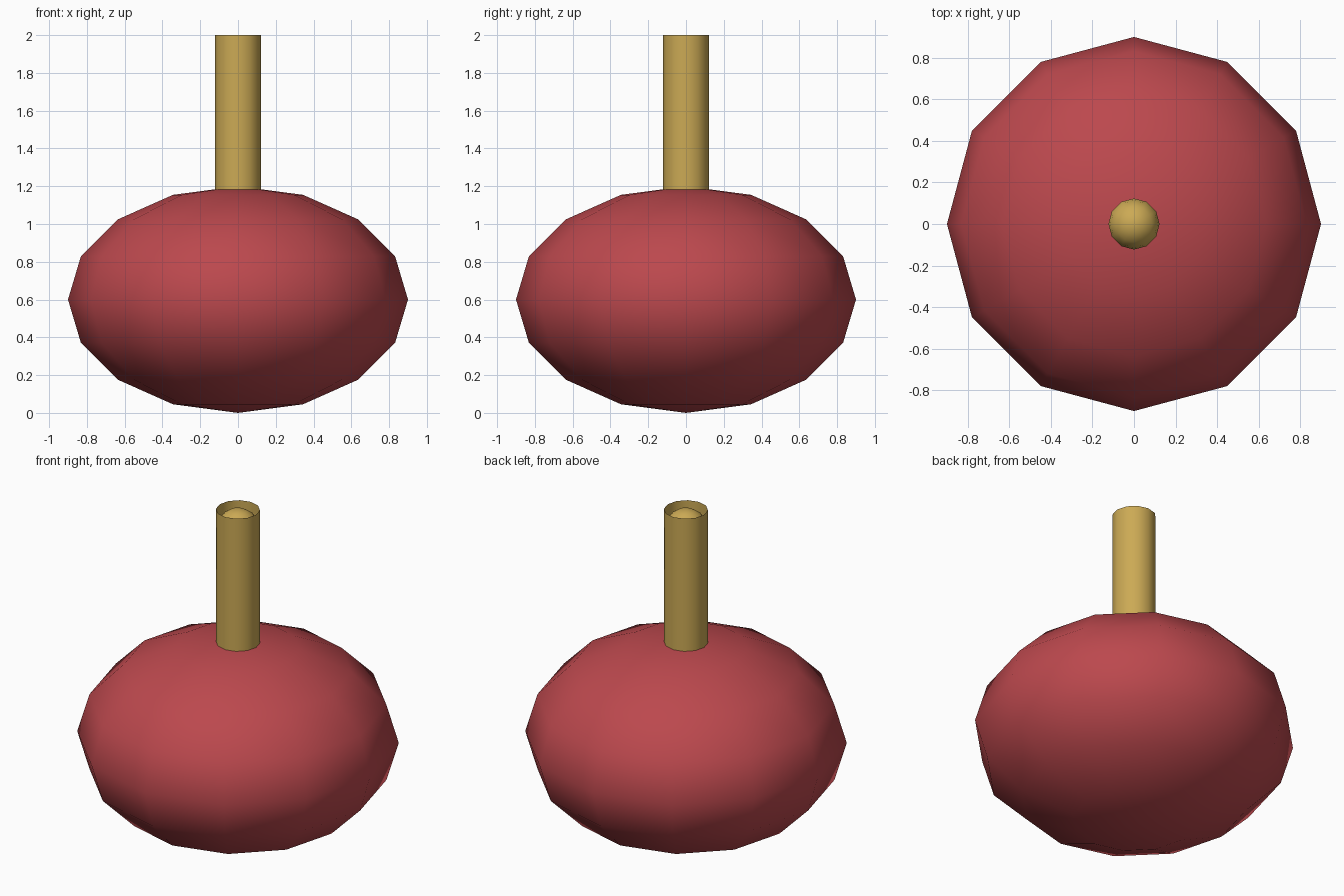
import bpy, bmesh, math

if "Cube" in bpy.data.objects:
    bpy.data.objects.remove(bpy.data.objects["Cube"])


def finish(obj, name, color, angle=60):
    obj.name = name
    mat = bpy.data.materials.new(name + "_color")
    mat.diffuse_color = color
    mat.use_nodes = True
    mat.node_tree.nodes["Principled BSDF"].inputs["Base Color"].default_value = mat.diffuse_color
    obj.data.materials.append(mat)
    bpy.ops.object.shade_smooth_by_angle(angle=math.radians(angle))


# Squashed round body
bpy.ops.mesh.primitive_uv_sphere_add(segments=12, ring_count=8, radius=1, location=(0, 0, 0.6))
body = bpy.context.object
body.scale = (0.9, 0.9, 0.6)
bpy.ops.object.transform_apply(location=False, rotation=False, scale=True)
finish(body, "body", (0.5, 0.065, 0.075, 1))

# Open-ended stem tube
R, TOP, BASE = 0.123, 2.0, 1.0
bpy.ops.mesh.primitive_cylinder_add(vertices=12, radius=R, depth=TOP - BASE,
                                    end_fill_type='NOTHING', location=(0, 0, (TOP + BASE) / 2))
finish(bpy.context.object, "stem", (0.6, 0.4, 0.09, 1))

# Domed plug sitting inside the tube's open end
bpy.ops.mesh.primitive_uv_sphere_add(segments=12, ring_count=8, radius=R, location=(0, 0, TOP - R))
plug = bpy.context.object
bm = bmesh.new()
bm.from_mesh(plug.data)
bmesh.ops.delete(bm, geom=[v for v in bm.verts if v.co.z < -0.001], context='VERTS')
bm.to_mesh(plug.data)
bm.free()
finish(plug, "stem_plug", (0.6, 0.4, 0.09, 1))
